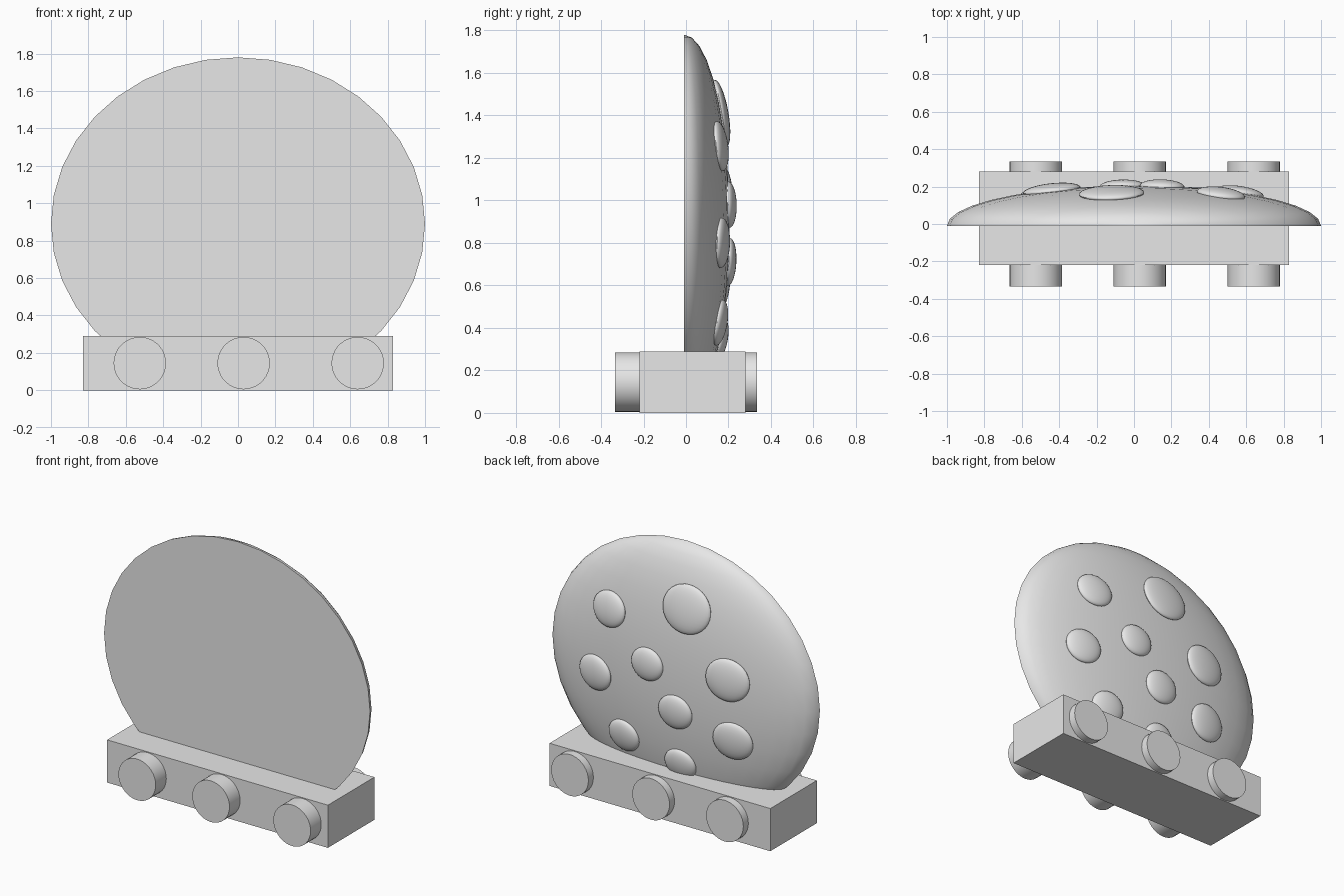
import bpy, bmesh
from math import radians, sqrt
from mathutils import Matrix, Vector

cube = bpy.data.objects.get("Cube")
if cube:
    bpy.data.objects.remove(cube, do_unlink=True)

grey = bpy.data.materials.new("plain grey")
grey.use_nodes = True
grey.diffuse_color = (0.8, 0.8, 0.8, 1)
grey.node_tree.nodes["Principled BSDF"].inputs["Base Color"].default_value = (0.8, 0.8, 0.8, 1)

RX, RY, RZ = 1.0, 0.215, 0.89        # shell radii
CENTRE = Vector((0, -0.01, 0.89))    # middle of the flat face


def finish(name, bm, smooth=True):
    mesh = bpy.data.meshes.new(name)
    bm.to_mesh(mesh)
    bm.free()
    mesh.materials.append(grey)
    obj = bpy.data.objects.new(name, mesh)
    bpy.context.collection.objects.link(obj)
    if smooth:
        bpy.ops.object.select_all(action="DESELECT")
        obj.select_set(True)
        bpy.context.view_layer.objects.active = obj
        bpy.ops.object.shade_smooth_by_angle(angle=radians(35))
    return obj


# Base block
bm = bmesh.new()
bmesh.ops.create_cube(bm, size=1, matrix=Matrix.Translation((0, 0.03, 0.145))
                      @ Matrix.Diagonal((1.66, 0.5, 0.29, 1)))
finish("base_block", bm, smooth=False)

# Wheels on axles running through the block
for name, x in (("right", -0.525), ("middle", 0.03), ("left", 0.64)):
    bm = bmesh.new()
    bmesh.ops.create_cone(bm, cap_ends=True, segments=36, radius1=0.14, radius2=0.14, depth=0.668,
                          matrix=Matrix.Translation((x, 0, 0.145)) @ Matrix.Rotation(radians(90), 4, "X"))
    finish(name + "_wheels", bm)

# Domed shell, flat at the front
bm = bmesh.new()
bmesh.ops.create_uvsphere(bm, u_segments=36, v_segments=18, radius=1)
bmesh.ops.bisect_plane(bm, geom=bm.verts[:] + bm.edges[:] + bm.faces[:], dist=0.0001,
                       plane_co=(0, 0, 0), plane_no=(0, 1, 0), clear_inner=True)
rim = [e for e in bm.edges if e.is_boundary]
bmesh.ops.contextual_create(bm, geom=rim)
bmesh.ops.transform(bm, matrix=Matrix.Translation(CENTRE) @ Matrix.Diagonal((RX, RY, RZ, 1)), verts=bm.verts)
bmesh.ops.recalc_face_normals(bm, faces=bm.faces)
finish("shell", bm)

# Low bumps lying on the back of the shell: x, z, radius
bumps = ((0.465, 1.255, 0.13), (-0.12, 1.41, 0.175), (0.565, 0.8, 0.13),
         (0.15, 0.98, 0.12), (-0.44, 1.02, 0.155), (-0.06, 0.71, 0.125),
         (-0.47, 0.61, 0.14), (0.355, 0.425, 0.12), (-0.07, 0.345, 0.115))
for i, (x, z, r) in enumerate(bumps):
    dz = z - CENTRE.z
    y = RY * sqrt(1 - (x / RX) ** 2 - (dz / RZ) ** 2)
    normal = Vector((x / RX ** 2, y / RY ** 2, dz / RZ ** 2)).normalized()
    turn = Vector((0, 1, 0)).rotation_difference(normal).to_matrix().to_4x4()
    bm = bmesh.new()
    bmesh.ops.create_uvsphere(bm, u_segments=32, v_segments=16, radius=1)
    place = Matrix.Translation((x, y + CENTRE.y, z)) @ turn @ Matrix.Diagonal((r, 0.037, r * 0.91, 1))
    bmesh.ops.transform(bm, matrix=place, verts=bm.verts)
    finish(f"bump_{i + 1}", bm)
